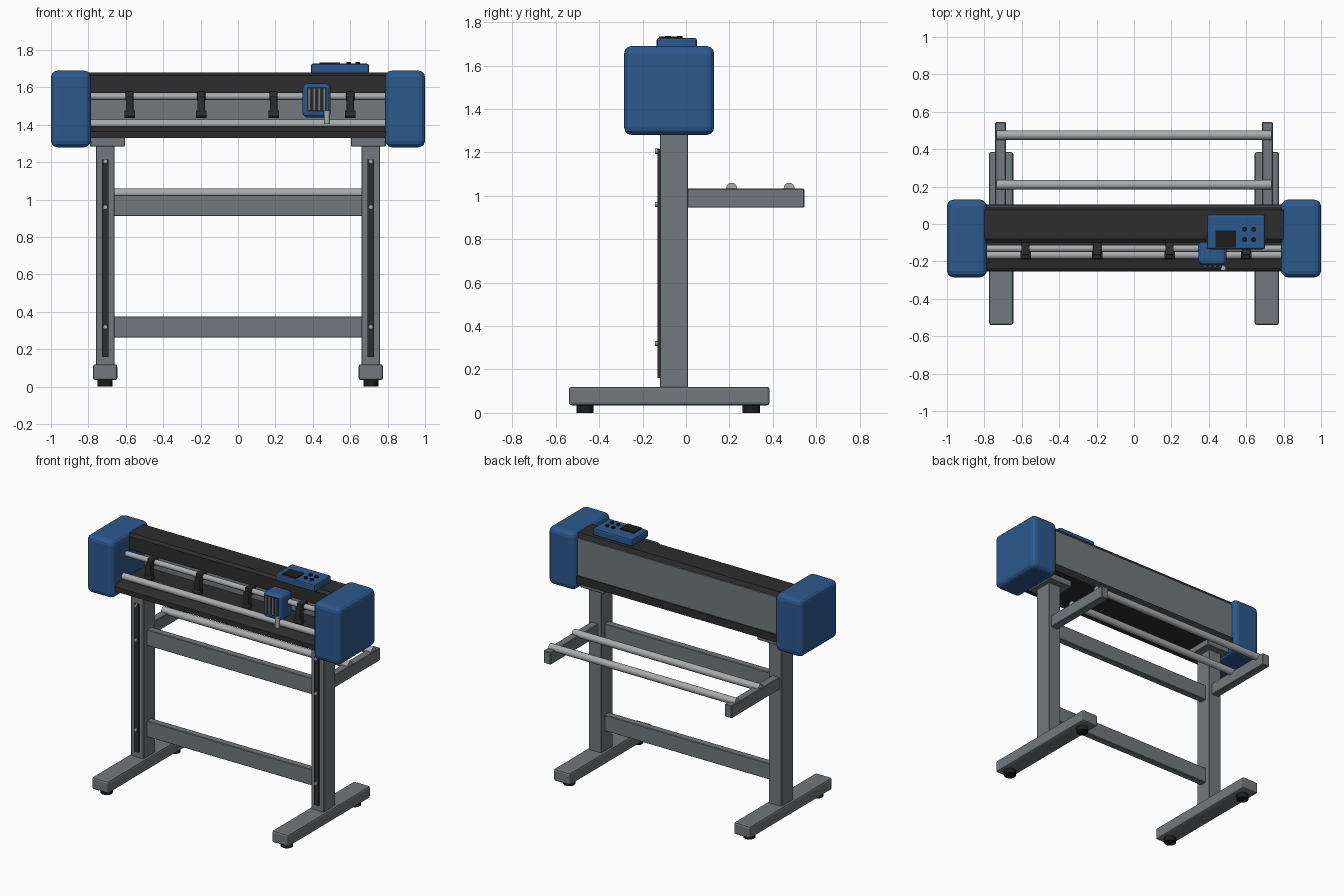
import bpy
import bmesh
import math
from mathutils import Matrix, Vector

cube = bpy.data.objects.get("Cube")
if cube:
    bpy.data.objects.remove(cube, do_unlink=True)


def material(name, r, g, b):
    m = bpy.data.materials.new(name)
    m.use_nodes = True
    m.diffuse_color = (r, g, b, 1)
    m.node_tree.nodes["Principled BSDF"].inputs["Base Color"].default_value = (r, g, b, 1)
    return m


BLUE = material("blue_plastic", 0.026, 0.098, 0.27)
GREY = material("grey_steel", 0.165, 0.19, 0.2)
BLACK = material("black_plastic", 0.026, 0.026, 0.026)
RUBBER = material("dark_rubber", 0.012, 0.012, 0.012)
SILVER = material("silver_metal", 0.4, 0.41, 0.42)


def finish(name, bm, mat, bevel=0, segments=2, smooth=False):
    bmesh.ops.recalc_face_normals(bm, faces=bm.faces)
    mesh = bpy.data.meshes.new(name)
    bm.to_mesh(mesh)
    bm.free()
    mesh.materials.append(mat)
    ob = bpy.data.objects.new(name, mesh)
    bpy.context.collection.objects.link(ob)
    if bevel:
        mod = ob.modifiers.new("rounded_edges", "BEVEL")
        mod.width = bevel
        mod.segments = segments
    if smooth:
        bpy.ops.object.select_all(action="DESELECT")
        ob.select_set(True)
        bpy.context.view_layer.objects.active = ob
        bpy.ops.object.shade_smooth_by_angle(angle=math.radians(35))
    return ob


def box(name, xs, ys, zs, mat, bevel=0, segments=2):
    """Box given by its extent along each axis."""
    bm = bmesh.new()
    size = [abs(a[1] - a[0]) for a in (xs, ys, zs)]
    centre = [(a[0] + a[1]) / 2 for a in (xs, ys, zs)]
    bmesh.ops.create_cube(bm, size=1, matrix=Matrix.Translation(centre) @ Matrix.Diagonal((*size, 1)))
    return finish(name, bm, mat, bevel, segments)


def rod(name, start, end, radius, mat, sides=24, bevel=0):
    """Cylinder between two points."""
    a, b = Vector(start), Vector(end)
    turn = (b - a).to_track_quat("Z", "Y").to_matrix().to_4x4()
    bm = bmesh.new()
    bmesh.ops.create_cone(bm, cap_ends=True, segments=sides, radius1=radius, radius2=radius,
                          depth=(b - a).length, matrix=Matrix.Translation((a + b) / 2) @ turn)
    return finish(name, bm, mat, bevel, 1, True)


def extrusion(name, profile, half, mat, bevel=0):
    """Profile of (y, z) points swept along x."""
    bm = bmesh.new()
    face = bm.faces.new([bm.verts.new((-half, y, z)) for y, z in profile])
    new = bmesh.ops.extrude_face_region(bm, geom=[face])["geom"]
    bmesh.ops.translate(bm, vec=(2 * half, 0, 0), verts=[v for v in new if isinstance(v, bmesh.types.BMVert)])
    return finish(name, bm, mat, bevel)


# Stand: mirrored legs, feet, brackets and support arms
for side, s in (("left", 1), ("right", -1)):
    def sx(a, b):
        return (s * a, s * b)

    box(side + "_foot_beam", sx(0.645, 0.775), (-0.54, 0.385), (0.035, 0.12), GREY, 0.012)
    for end, y in (("front", -0.465), ("back", 0.3)):
        rod(f"{side}_{end}_foot_pad", (s * 0.71, y, 0), (s * 0.71, y, 0.037), 0.04, RUBBER)
    box(side + "_post", sx(0.66, 0.76), (-0.12, 0.01), (0.115, 1.3), GREY, 0.003, 1)
    box(side + "_post_strip", sx(0.693, 0.728), (-0.132, -0.118), (0.16, 1.215), BLACK)
    for i, z in enumerate((0.32, 0.96, 1.205)):
        rod(f"{side}_strip_screw_{i}", (s * 0.71, -0.143, z), (s * 0.71, -0.125, z), 0.012, SILVER, 12)
    box(side + "_mount_bracket", sx(0.605, 0.79), (-0.17, 0.06), (1.285, 1.332), GREY, 0.003, 1)
    box(side + "_support_arm", sx(0.685, 0.742), (0.005, 0.545), (0.945, 1.033), GREY, 0.004, 1)
    box(side + "_end_cap", sx(0.787, 1.0), (-0.285, 0.13), (1.28, 1.69), BLUE, 0.035, 3)

# Cross beams and media rods
for name, bottom, top in (("lower", 0.262, 0.375), ("upper", 0.912, 1.025)):
    box(name + "_cross_beam", (-0.665, 0.665), (-0.08, -0.03), (bottom, top), GREY, 0.003, 1)
for name, y in (("front", 0.21), ("back", 0.475)):
    rod(name + "_media_rod", (-0.735, y, 1.035), (0.735, y, 1.035), 0.025, SILVER)

# Machine body
extrusion("base_tray", [(-0.255, 1.33), (0.105, 1.33), (0.105, 1.385), (-0.19, 1.39),
                        (-0.235, 1.38), (-0.255, 1.365)], 0.8, BLACK)
box("back_plate", (-0.8, 0.8), (0.07, 0.097), (1.38, 1.65), GREY)
extrusion("top_cover", [(-0.1, 1.572), (0.07, 1.572), (0.07, 1.645), (0.09, 1.645), (0.075, 1.68),
                        (-0.08, 1.68), (-0.1, 1.665)], 0.8, BLACK)
rod("guide_rail", (-0.8, -0.13, 1.553), (0.8, -0.13, 1.553), 0.019, SILVER)
rod("drive_roller", (-0.8, -0.165, 1.406), (0.8, -0.165, 1.406), 0.023, SILVER)

# Pinch roller assemblies
for i, x in enumerate((-0.58, -0.197, 0.19, 0.6)):
    box(f"pinch_clamp_{i}", (x - 0.022, x + 0.022), (-0.165, -0.095), (1.525, 1.58), BLACK, 0.005)
    box(f"pinch_arm_{i}", (x - 0.02, x + 0.02), (-0.185, -0.145), (1.455, 1.555), BLACK, 0.005)
    rod(f"pinch_wheel_{i}", (x - 0.028, -0.17, 1.457), (x + 0.028, -0.17, 1.457), 0.02, BLACK, 16)

# Cutting carriage
box("carriage", (0.345, 0.495), (-0.22, -0.09), (1.44, 1.62), BLUE, 0.025, 3)
box("carriage_recess", (0.368, 0.474), (-0.224, -0.215), (1.472, 1.602), BLACK)
for i in range(4):
    x = 0.381 + i * 0.0265
    box(f"carriage_rib_{i}", (x - 0.009, x + 0.009), (-0.233, -0.215), (1.475, 1.6), GREY, 0.002, 1)
rod("blade_holder", (0.476, -0.235, 1.405), (0.476, -0.235, 1.478), 0.015, SILVER, 16)

# Control panel
box("control_panel", (0.39, 0.7), (-0.135, 0.05), (1.675, 1.727), BLUE, 0.01)
box("display_screen", (0.435, 0.545), (-0.125, -0.035), (1.72, 1.734), RUBBER)
for i in range(4):
    x, y = 0.592 + 0.048 * (i % 2), -0.083 + 0.055 * (i // 2)
    rod(f"panel_button_{i}", (x, y, 1.72), (x, y, 1.737), 0.013, RUBBER, 16)
